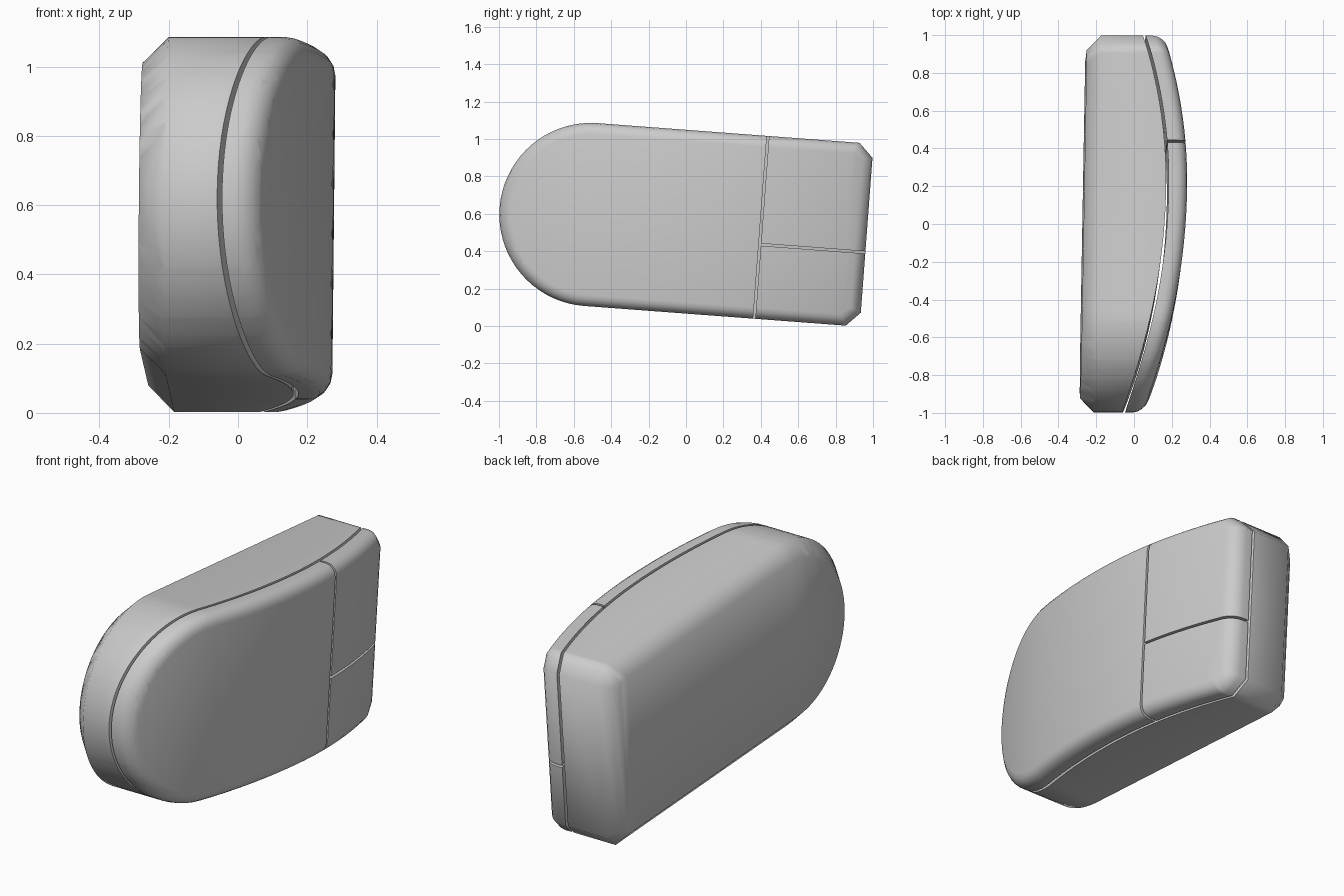
import bpy, bmesh, math

if "Cube" in bpy.data.objects:
    bpy.data.objects.remove(bpy.data.objects["Cube"])

A = math.radians(4.3)          # tilt of the whole shape in the side plane
CY, CZ = -0.508, 0.596         # centre of the round nose
R, LEN, CUT = 0.49, 1.478, 0.075
THICK, GAP = 0.112, 0.014


def arch(u):
    """Height of the seam between body and shell along the length."""
    d = u + CY - 0.2
    return 0.165 - (0.157 if d < 0 else 0.205) * d * d


def outline():
    # Chamfered square end, then a half-round nose
    pts = [(LEN - CUT, -R), (LEN, -R + CUT), (LEN, R - CUT), (LEN - CUT, R)]
    n = 36
    for i in range(n + 1):
        t = math.pi / 2 + math.pi * i / n
        pts.append((R * math.cos(t), R * math.sin(t)))
    return pts


def prism(x0, x1):
    # Working coordinates: x = depth, y = length u, z = width v
    bm = bmesh.new()
    lo = [bm.verts.new((x0, u, v)) for u, v in outline()]
    hi = [bm.verts.new((x1, u, v)) for u, v in outline()]
    bm.faces.new(lo)
    bm.faces.new(hi)
    for i in range(len(lo)):
        j = (i + 1) % len(lo)
        bm.faces.new((lo[i], lo[j], hi[j], hi[i]))
    bmesh.ops.recalc_face_normals(bm, faces=bm.faces)
    return bm


def bevel_rim(bm, x, width, segments):
    rim = [e for e in bm.edges if all(abs(v.co.x - x) < 1e-5 for v in e.verts)]
    bmesh.ops.bevel(bm, geom=rim, offset=width, segments=segments,
                    profile=0.5, affect='EDGES')


def slice_off(bm, co, no):
    # Remove everything on the normal side and close the cut
    geom = bm.verts[:] + bm.edges[:] + bm.faces[:]
    bmesh.ops.bisect_plane(bm, geom=geom, plane_co=co, plane_no=no, clear_outer=True)
    bmesh.ops.holes_fill(bm, edges=[e for e in bm.edges if e.is_boundary], sides=0)


def finish(bm, name, bend):
    # Cross cuts so the part can follow the arch
    for i in range(1, 40):
        u = -R + (LEN + R) * i / 40
        bmesh.ops.bisect_plane(bm, geom=bm.verts[:] + bm.edges[:] + bm.faces[:],
                               dist=1e-4, plane_co=(0, u, 0), plane_no=(0, 1, 0))
    for vert in bm.verts:
        x, u, v = vert.co
        vert.co = (bend(x, u) + 0.01 * v,
                   CY + u * math.cos(A) + v * math.sin(A),
                   CZ - u * math.sin(A) + v * math.cos(A))
    bmesh.ops.recalc_face_normals(bm, faces=bm.faces)
    mesh = bpy.data.meshes.new(name)
    bm.to_mesh(mesh)
    bm.free()
    ob = bpy.data.objects.new(name, mesh)
    bpy.context.collection.objects.link(ob)
    bpy.ops.object.select_all(action='DESELECT')
    ob.select_set(True)
    bpy.context.view_layer.objects.active = ob
    bpy.ops.object.shade_smooth_by_angle(angle=math.radians(50))


# Lower body: flat slightly slanted base with chamfered rim, arched seam side
body = prism(-0.28, 0.0)
bevel_rim(body, -0.28, 0.075, 1)
finish(body, "lower_body",
       lambda x, u: arch(u) if x > -1e-5 else x + 0.0175 * (u + CY) + 0.01)

# Upper shell: palm rest and two buttons cut from one rounded slab
U, V, H = 0.912, -0.092, 0.006
cuts = {
    "palm_shell": [((0, U - H, 0), (0, 1, 0))],
    "large_button": [((0, U + H, 0), (0, -1, 0)), ((0, 0, V + H), (0, 0, -1))],
    "small_button": [((0, U + H, 0), (0, -1, 0)), ((0, 0, V - H), (0, 0, 1))],
}
for name, planes in cuts.items():
    shell = prism(GAP, THICK)
    bevel_rim(shell, THICK, 0.06, 4)
    for co, no in planes:
        slice_off(shell, co, no)
    finish(shell, name, lambda x, u: x + arch(u))
